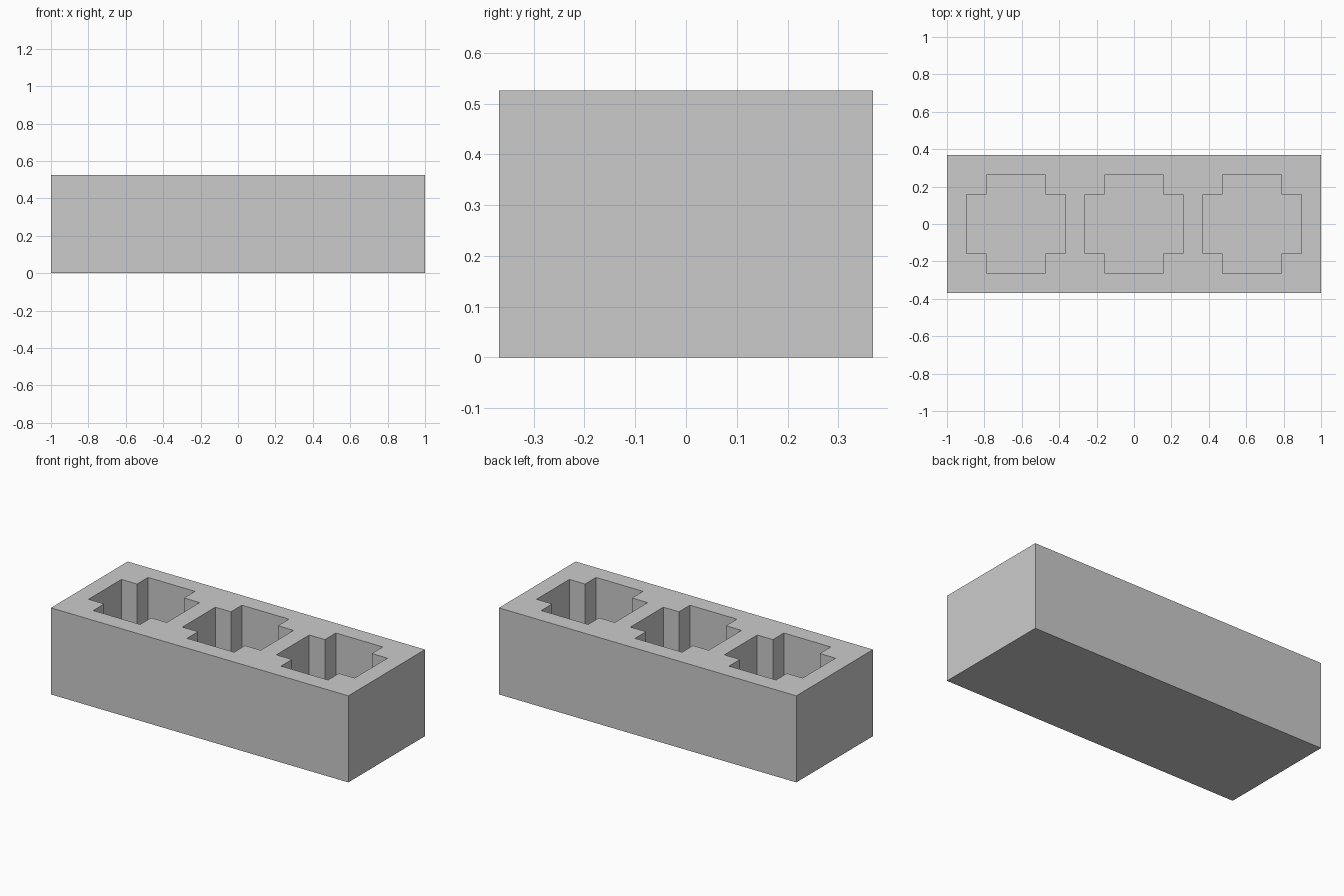
import bpy, bmesh

if "Cube" in bpy.data.objects:
    bpy.data.objects.remove(bpy.data.objects["Cube"])

U = 2 / 19                      # the block is 19 x 7 x 5 modules
LENGTH, WIDTH, HEIGHT = 19 * U, 7 * U, 5 * U
FLOOR = U                       # thickness left under the pockets
PITCH = 6 * U
OUT, IN = 2.5 * U, 1.5 * U      # half-span of the pocket and of its arms


def add_prism(bm, outline, z0, z1):
    """Extrude a counter-clockwise outline from z0 up to z1."""
    base = bm.faces.new([bm.verts.new((x, y, z0)) for x, y in outline])
    top = bmesh.ops.extrude_face_region(bm, geom=[base])["geom"]
    verts = [v for v in top if isinstance(v, bmesh.types.BMVert)]
    bmesh.ops.translate(bm, verts=verts, vec=(0, 0, z1 - z0))


def make_object(name, prisms):
    bm = bmesh.new()
    for outline, z0, z1 in prisms:
        add_prism(bm, outline, z0, z1)
    bmesh.ops.recalc_face_normals(bm, faces=bm.faces)
    mesh = bpy.data.meshes.new(name)
    bm.to_mesh(mesh)
    bm.free()
    obj = bpy.data.objects.new(name, mesh)
    bpy.context.collection.objects.link(obj)
    return obj


# Solid block
x, y = LENGTH / 2, WIDTH / 2
block = make_object("block", [([(-x, -y), (x, -y), (x, y), (-x, y)], 0, HEIGHT)])

# Notched-square pockets: one corner notch turned through four quadrants
notch = [(OUT, IN), (IN, IN), (IN, OUT)]
pocket = []
for turn in range(4):
    pocket += notch
    notch = [(-b, a) for a, b in notch]

cutter = make_object("pocket_cutter", [
    ([(px + i * PITCH, py) for px, py in pocket], FLOOR, HEIGHT + U)
    for i in (-1, 0, 1)])
cutter.hide_render = True
cutter.display_type = 'WIRE'

# Sink the pockets into the block
cut = block.modifiers.new("pockets", 'BOOLEAN')
cut.operation = 'DIFFERENCE'
cut.solver = 'EXACT'
cut.object = cutter
